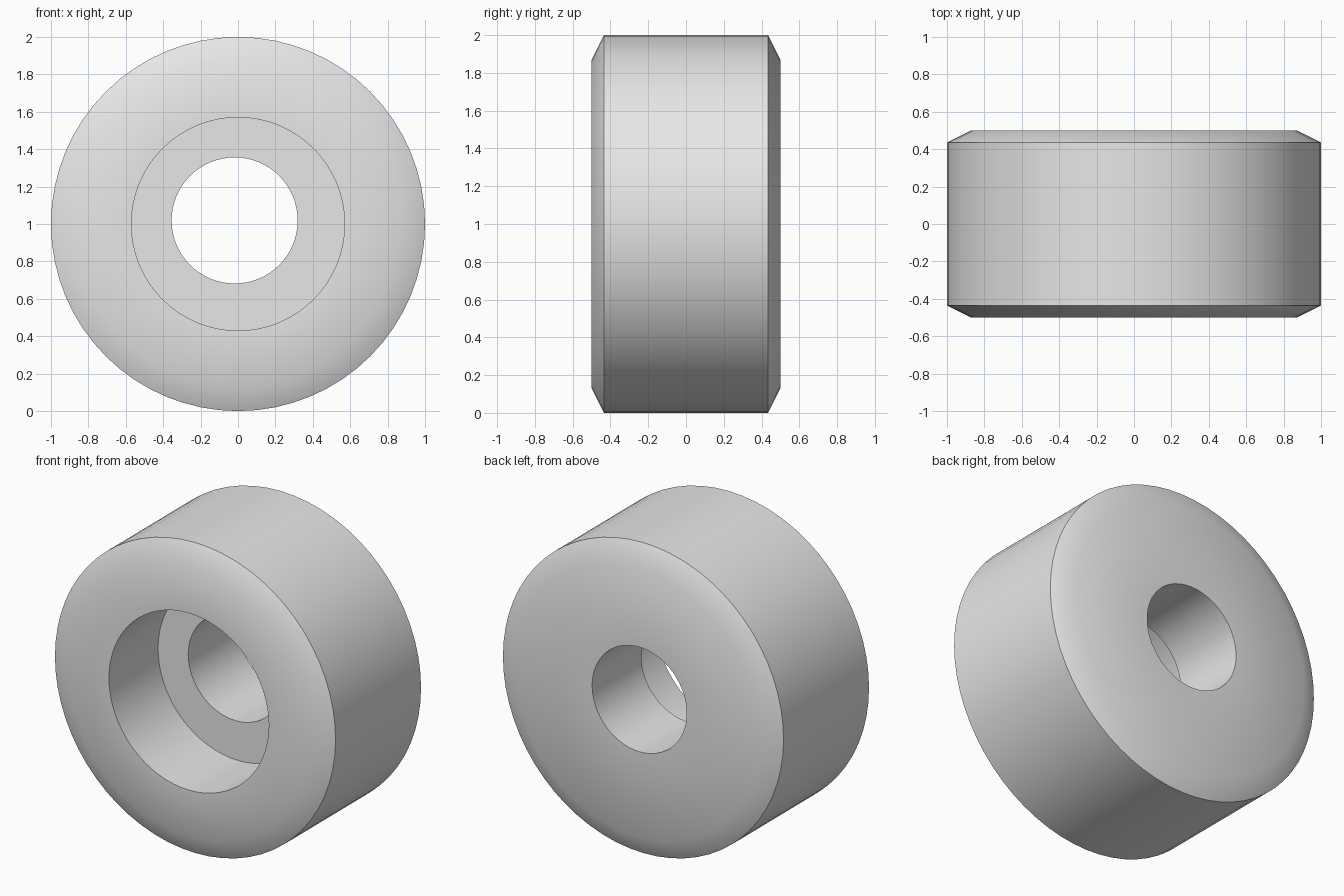
import bpy
import bmesh
import math

SEGMENTS = 64

cube = bpy.data.objects.get("Cube")
if cube:
    bpy.data.objects.remove(cube, do_unlink=True)

# Single plain grey
grey = bpy.data.materials.new("light_grey")
grey.use_nodes = True
colour = (0.8, 0.8, 0.8, 1.0)
grey.diffuse_color = colour
grey.node_tree.nodes["Principled BSDF"].inputs["Base Color"].default_value = colour


def ring(bm, radius, y, centre=(0.0, 1.0)):
    """Circle of vertices around an axis along y."""
    cx, cz = centre
    steps = [2 * math.pi * i / SEGMENTS for i in range(SEGMENTS)]
    return [bm.verts.new((cx + radius * math.cos(a), y, cz + radius * math.sin(a)))
            for a in steps]


def bridge(bm, first, second):
    for i in range(SEGMENTS):
        j = (i + 1) % SEGMENTS
        bm.faces.new((first[i], first[j], second[j], second[i]))


# Chamfered roller: front counterbore, then a slightly off-centre through hole
bore = (-0.018, 1.019)
bm = bmesh.new()
rings = [
    ring(bm, 0.57, 0.0),            # counterbore floor
    ring(bm, 0.57, -0.5),           # counterbore mouth
    ring(bm, 0.87, -0.5),           # front chamfer
    ring(bm, 1.0, -0.435),
    ring(bm, 1.0, 0.435),           # back chamfer
    ring(bm, 0.87, 0.5),
    ring(bm, 0.337, 0.5, bore),     # through hole
    ring(bm, 0.337, 0.0, bore),
]
for k, current in enumerate(rings):
    bridge(bm, current, rings[(k + 1) % len(rings)])
bmesh.ops.recalc_face_normals(bm, faces=bm.faces)

mesh = bpy.data.meshes.new("roller_body")
bm.to_mesh(mesh)
bm.free()
mesh.materials.append(grey)
roller = bpy.data.objects.new("roller_body", mesh)
bpy.context.collection.objects.link(roller)

# Smooth walls, crisp rims
bpy.ops.object.select_all(action="DESELECT")
roller.select_set(True)
bpy.context.view_layer.objects.active = roller
bpy.ops.object.shade_smooth_by_angle(angle=math.radians(30))
